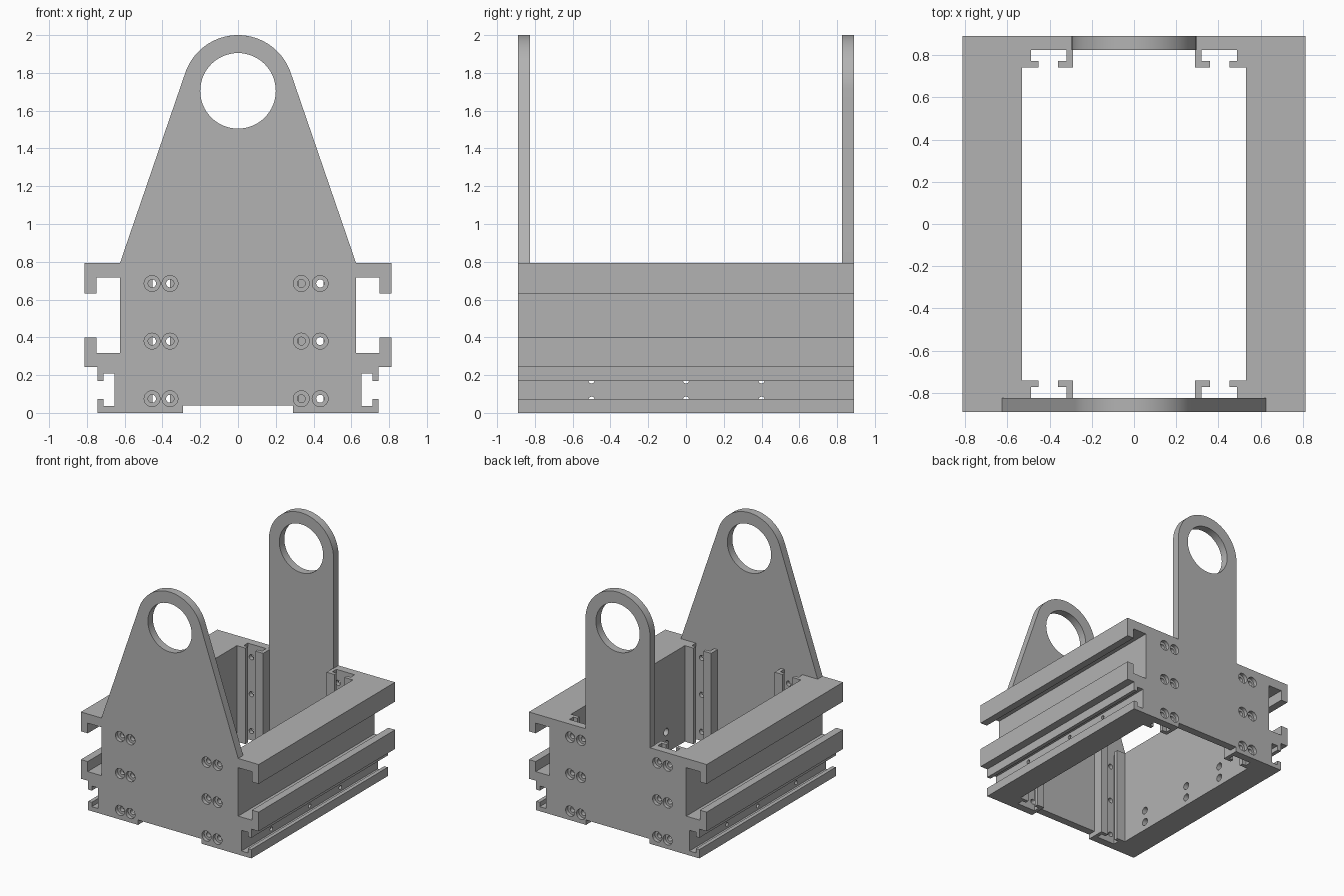
import bpy, bmesh, math
from mathutils import Matrix, Vector

if "Cube" in bpy.data.objects:
    bpy.data.objects.remove(bpy.data.objects["Cube"])

grey = bpy.data.materials.new("plain_grey")
grey.use_nodes = True
grey.diffuse_color = (0.45, 0.45, 0.45, 1)
grey.node_tree.nodes["Principled BSDF"].inputs["Base Color"].default_value = (0.45, 0.45, 0.45, 1)

HALF_Y, PLATE_IN, DECK = 0.89, 0.825, 0.793
HOLE_X = (-0.455, -0.36, 0.335, 0.435)
HOLE_Z = (0.075, 0.38, 0.685)


def finish(name, bm):
    bmesh.ops.recalc_face_normals(bm, faces=bm.faces)
    mesh = bpy.data.meshes.new(name)
    bm.to_mesh(mesh)
    bm.free()
    obj = bpy.data.objects.new(name, mesh)
    bpy.context.collection.objects.link(obj)
    mesh.materials.append(grey)
    return obj


def extrude(name, points, to_3d, vector):
    """Prism from a flat outline; to_3d places each outline point in space."""
    bm = bmesh.new()
    face = bm.faces.new([bm.verts.new(to_3d(*p)) for p in points])
    geom = bmesh.ops.extrude_face_region(bm, geom=[face])["geom"]
    moved = [g for g in geom if isinstance(g, bmesh.types.BMVert)]
    bmesh.ops.translate(bm, verts=moved, vec=vector)
    return finish(name, bm)


def drill(obj, centres, radius, depth, axis, segments=24):
    """Cut round holes of one size, centred on the given points."""
    bm = bmesh.new()
    turn = Vector((0, 0, 1)).rotation_difference(Vector(axis)).to_matrix().to_4x4()
    for c in centres:
        bmesh.ops.create_cone(bm, cap_ends=True, segments=segments, radius1=radius,
                              radius2=radius, depth=depth,
                              matrix=Matrix.Translation(c) @ turn)
    cutter = finish("hole_cutter", bm)
    cutter.hide_render = True
    mod = obj.modifiers.new("holes", "BOOLEAN")
    mod.operation, mod.solver, mod.object = "DIFFERENCE", "EXACT", cutter
    bpy.context.view_layer.objects.active = obj
    bpy.ops.object.modifier_apply(modifier=mod.name)
    bpy.data.objects.remove(cutter)


def smooth(obj):
    bpy.ops.object.select_all(action="DESELECT")
    obj.select_set(True)
    bpy.context.view_layer.objects.active = obj
    bpy.ops.object.shade_smooth_by_angle()


# Side rails: large slot above, small slot below
rail_outline = [
    (0.53, 0), (0.745, 0), (0.745, 0.073), (0.713, 0.073), (0.713, 0.037),
    (0.655, 0.037), (0.655, 0.208), (0.713, 0.208), (0.713, 0.17), (0.745, 0.17),
    (0.745, 0.242), (0.812, 0.242), (0.812, 0.4), (0.75, 0.4), (0.75, 0.317),
    (0.625, 0.317), (0.625, 0.717), (0.75, 0.717), (0.75, 0.633), (0.812, 0.633),
    (0.812, DECK), (0.53, DECK)]
for side, s in (("left", 1), ("right", -1)):
    rail = extrude(side + "_rail", rail_outline,
                   lambda x, z: (s * x, -HALF_Y, z), (0, 2 * HALF_Y, 0))
    spots = [(y, z) for y in (-0.5, 0, 0.4) for z in (0.07, 0.172)]
    drill(rail, [(s * 0.6, y, z) for y, z in spots], 0.016, 0.2, (1, 0, 0))
    drill(rail, [(s * 0.53, y, z) for y, z in spots], 0.03, 0.08, (1, 0, 0))
    smooth(rail)

# End plates with lifting eyes: tapered at the front, straight at the back
EYE_Z, EYE_R = 1.705, 0.295
reach = math.hypot(0.625, EYE_Z - DECK)
tangent = math.acos(EYE_R / reach) - math.atan2(EYE_Z - DECK, 0.625)
for end, s, foot, start in (("front", -1, 0.625, tangent), ("back", 1, EYE_R, 0)):
    half = [(0.29, 0.04), (0.29, 0), (0.53, 0), (0.53, DECK), (foot, DECK)]
    arc = []
    for i in range(41):
        a = start + (math.pi - 2 * start) * i / 40
        arc.append((EYE_R * math.cos(a), EYE_Z + EYE_R * math.sin(a)))
    outline = half + arc + [(-x, z) for x, z in reversed(half)]
    plate = extrude(end + "_plate", outline,
                    lambda x, z: (x, s * PLATE_IN, z), (0, s * (HALF_Y - PLATE_IN), 0))
    spots = [(x, z) for x in HOLE_X for z in HOLE_Z]
    drill(plate, [(0, s * 0.86, EYE_Z)], 0.2, 0.3, (0, 1, 0), 64)
    drill(plate, [(x, s * 0.86, z) for x, z in spots], 0.021, 0.3, (0, 1, 0))
    drill(plate, [(x, s * HALF_Y, z) for x, z in spots], 0.042, 0.06, (0, 1, 0))
    smooth(plate)

    # Upright slot guides in the two inner corners
    wide = [(0.53, PLATE_IN), (0.53, 0.742), (0.452, 0.742),
            (0.452, 0.773), (0.488, 0.773), (0.488, PLATE_IN)]
    narrow = [(0.29, PLATE_IN), (0.29, 0.742), (0.36, 0.742),
              (0.36, 0.773), (0.32, 0.773), (0.32, PLATE_IN)]
    for side, m in (("left", 1), ("right", -1)):
        for part, shape in (("outer", wide), ("inner", narrow)):
            extrude(f"{end}_{side}_{part}_guide", shape,
                    lambda x, y: (m * x, s * y, 0), (0, 0, DECK))
